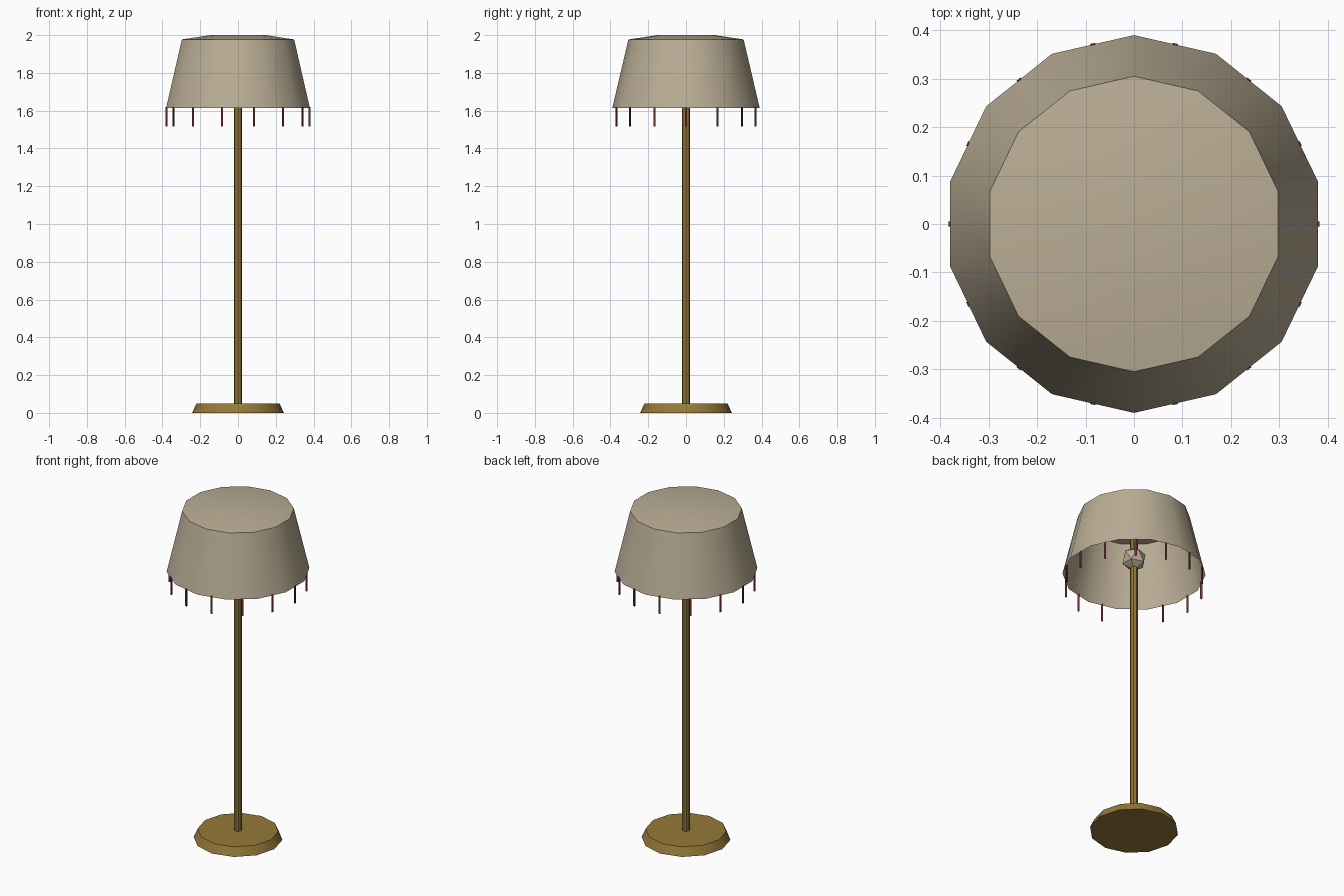
import bpy, bmesh, math
from mathutils import Vector

if "Cube" in bpy.data.objects:
    bpy.data.objects.remove(bpy.data.objects["Cube"])


def material(name, rgb):
    m = bpy.data.materials.new(name)
    m.diffuse_color = (*rgb, 1)
    m.use_nodes = True
    m.node_tree.nodes["Principled BSDF"].inputs["Base Color"].default_value = m.diffuse_color
    return m


BRASS = material("brass", (0.30, 0.19, 0.04))
CLOTH = material("cloth", (0.49, 0.42, 0.30))
RED = material("dark_red", (0.16, 0.03, 0.035))


def finish(name, bm, mat, smooth_angle=None):
    mesh = bpy.data.meshes.new(name)
    bm.to_mesh(mesh)
    bm.free()
    mesh.materials.append(mat)
    ob = bpy.data.objects.new(name, mesh)
    bpy.context.collection.objects.link(ob)
    if smooth_angle:
        bpy.ops.object.select_all(action='DESELECT')
        ob.select_set(True)
        bpy.context.view_layer.objects.active = ob
        bpy.ops.object.shade_smooth_by_angle(angle=math.radians(smooth_angle))
    return ob


def add_lathe(bm, profile, sides, start=math.pi / 2, centre=(0, 0), cap_bottom=True):
    """Stack rings of (radius, z) from bottom to top, closed by flat caps."""
    rings = []
    for r, z in profile:
        angles = [start + 2 * math.pi * i / sides for i in range(sides)]
        rings.append([bm.verts.new((centre[0] + r * math.cos(a),
                                    centre[1] + r * math.sin(a), z)) for a in angles])
    for low, high in zip(rings, rings[1:]):
        for i in range(sides):
            j = (i + 1) % sides
            bm.faces.new((low[i], low[j], high[j], high[i]))
    bm.faces.new(rings[-1])
    if cap_bottom:
        bm.faces.new(rings[0][::-1])


# Foot plate
bm = bmesh.new()
add_lathe(bm, [(0.243, 0), (0.22, 0.05)], 12)
finish("base", bm, BRASS, 35)

# Pole running up to the shade top
bm = bmesh.new()
add_lathe(bm, [(0.021, 0.05), (0.021, 1.97)], 8)
finish("pole", bm, BRASS)

# Faceted bulb
bm = bmesh.new()
bmesh.ops.create_icosphere(bm, subdivisions=1, radius=0.07)
bmesh.ops.translate(bm, verts=bm.verts, vec=Vector((0, 0, 1.71)))
finish("bulb", bm, CLOTH)

# Shade: open underneath, slightly domed lid
bm = bmesh.new()
add_lathe(bm, [(0.39, 1.615), (0.305, 1.977), (0.15, 2.0)], 14, cap_bottom=False)
finish("shade", bm, CLOTH, 35)

# Fringe tassels at the middle of each shade side
bm = bmesh.new()
for k in range(14):
    a = 2 * math.pi * k / 14
    add_lathe(bm, [(0.007, 1.515), (0.007, 1.62)], 3, start=a + math.pi,
              centre=(0.379 * math.cos(a), 0.379 * math.sin(a)))
finish("fringe", bm, RED)
